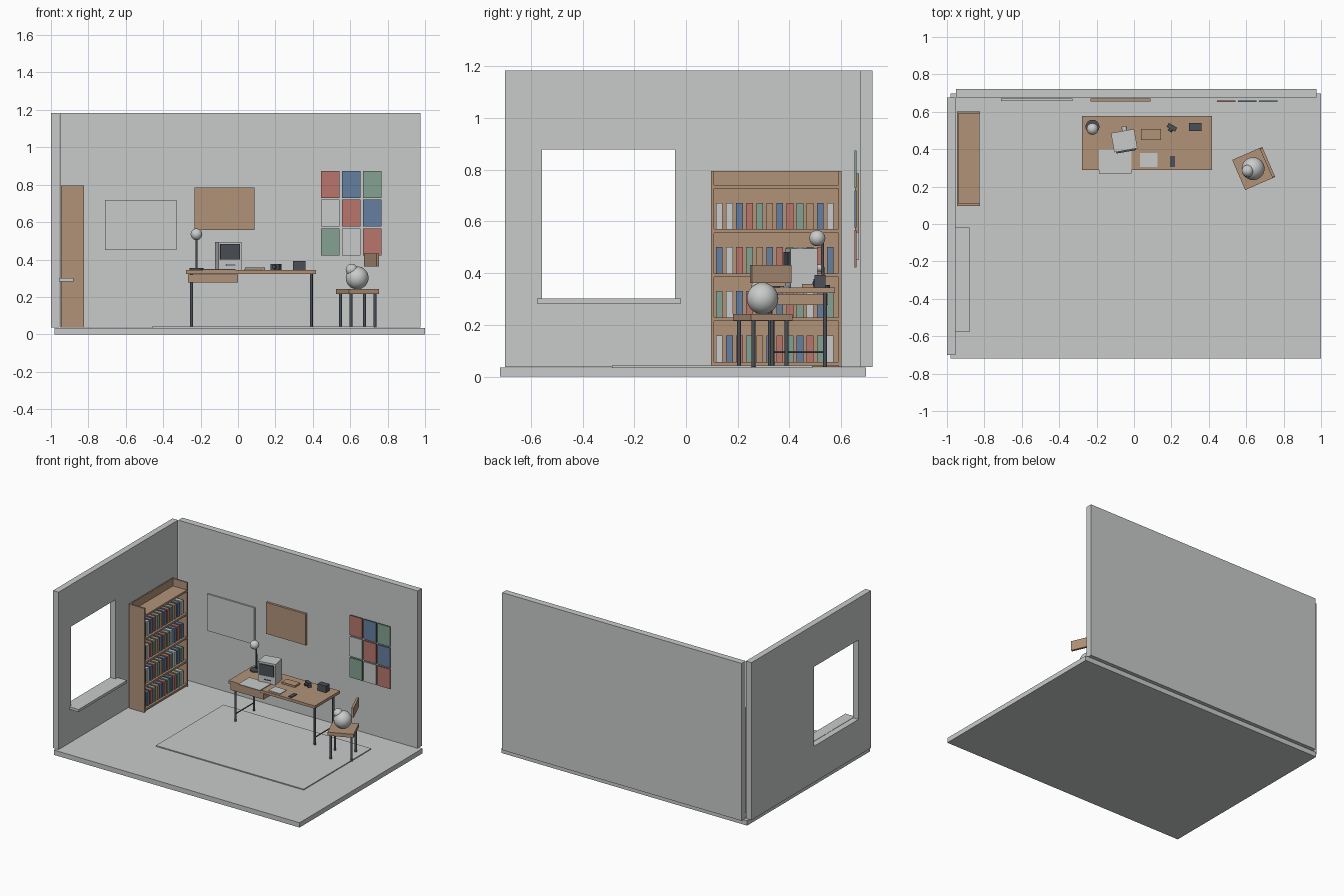
import bpy
from math import radians
from mathutils import Matrix, Vector

if "Cube" in bpy.data.objects:
    bpy.data.objects.remove(bpy.data.objects["Cube"])


def material(name, colour):
    mat = bpy.data.materials.new(name)
    mat.use_nodes = True
    mat.diffuse_color = (*colour, 1)
    bsdf = next(n for n in mat.node_tree.nodes if n.type == "BSDF_PRINCIPLED")
    bsdf.inputs["Base Color"].default_value = (*colour, 1)
    return mat


WHITE = material("pale grey", (0.58, 0.60, 0.59))
WOOD = material("wood", (0.44, 0.29, 0.19))
DARK = material("charcoal", (0.07, 0.08, 0.095))
RED = material("brick red", (0.48, 0.18, 0.15))
BLUE = material("slate blue", (0.13, 0.21, 0.35))
GREEN = material("sage green", (0.23, 0.36, 0.29))


def finish(name, mat):
    ob = bpy.context.object
    ob.name = ob.data.name = name
    ob.data.materials.append(mat)
    return ob


def box(name, mat, x, y, z):
    """Box from (low, high) ranges on each axis."""
    low, high = Vector((x[0], y[0], z[0])), Vector((x[1], y[1], z[1]))
    bpy.ops.mesh.primitive_cube_add(size=1)
    ob = finish(name, mat)
    ob.data.transform(Matrix.Translation((low + high) / 2) @ Matrix.Diagonal((*(high - low), 1)))
    return ob


def rod(name, mat, start, end, radius, sides=16):
    start, end = Vector(start), Vector(end)
    axis = end - start
    bpy.ops.mesh.primitive_cylinder_add(vertices=sides, radius=radius, depth=axis.length)
    ob = finish(name, mat)
    turn = axis.to_track_quat("Z", "Y").to_matrix().to_4x4()
    ob.data.transform(Matrix.Translation((start + end) / 2) @ turn)
    bpy.ops.object.shade_smooth_by_angle()
    return ob


def ball(name, mat, centre, radius):
    bpy.ops.mesh.primitive_uv_sphere_add(segments=32, ring_count=16, radius=radius, location=centre)
    bpy.ops.object.shade_smooth()
    return finish(name, mat)


def place(parts, x, y, degrees):
    """Turn parts built around the origin and move them into position."""
    for ob in parts:
        ob.location = (x, y, 0)
        ob.rotation_euler.z = radians(degrees)


# Room shell
FLOOR, TOP = 0.037, 1.183
box("floor", WHITE, (-0.98, 1), (-0.72, 0.697), (0, 0.035))
box("back_wall", WHITE, (-0.953, 0.975), (0.675, 0.722), (FLOOR, TOP))
wall = box("side_wall", WHITE, (-1, -0.955), (-0.70, 0.675), (FLOOR, TOP))
cutter = box("window_cutter", WHITE, (-1.1, -0.9), (-0.557, -0.043), (0.30, 0.878))
cutter.hide_render = True
cut = wall.modifiers.new("window", "BOOLEAN")
cut.object, cut.operation, cut.solver = cutter, "DIFFERENCE", "EXACT"
bpy.context.view_layer.objects.active = wall
bpy.ops.object.modifier_apply(modifier=cut.name)
bpy.data.objects.remove(cutter)
box("window_sill", WHITE, (-0.957, -0.88), (-0.577, -0.02), (0.283, 0.302))
box("rug", WHITE, (-0.46, 0.73), (-0.287, 0.49), (0.035, 0.042))

# Bookcase
for label, y in (("front", 0.097), ("back", 0.59)):
    box("bookcase_side_" + label, WOOD, (-0.947, -0.823), (y, y + 0.012), (FLOOR, 0.795))
box("bookcase_back", WOOD, (-0.947, -0.937), (0.109, 0.59), (FLOOR, 0.795))
ROWS = ("wbrgnbrgbrgw", "gwbrgnbrgwbg", "bwrgnbrgwbrb", "wwbrgnbrgnbw")
BOOK = {"w": WHITE, "b": BLUE, "r": RED, "g": GREEN, "n": WOOD}
for level in range(len(ROWS) + 1):
    z = 0.057 + 0.171 * level
    box(f"shelf_{level}", WOOD, (-0.937, -0.825), (0.109, 0.59), (z - 0.014, z))
    if level < len(ROWS):
        for i, key in enumerate(ROWS[level]):
            y = 0.129 + 0.039 * i
            box(f"book_{level}_{i}", BOOK[key], (-0.925, -0.84), (y - 0.013, y + 0.013), (z, z + 0.102))

# Wall boards and prints
box("whiteboard", WHITE, (-0.71, -0.33), (0.658, 0.67), (0.45, 0.717))
box("cork_board", WOOD, (-0.232, 0.087), (0.654, 0.67), (0.557, 0.785))
PRINTS = ("rbg", "wrb", "gwr")
for r, row in enumerate(PRINTS):
    for c, key in enumerate(row):
        x, z = 0.444 + 0.112 * c, 0.73 - 0.154 * r
        box(f"print_{r}_{c}", BOOK[key], (x, x + 0.1), (0.651, 0.66), (z, z + 0.144))

# Desk
DESK = 0.344
box("desk_top", WOOD, (-0.278, 0.417), (0.288, 0.577), (0.324, DESK))
box("drawer", WOOD, (-0.267, 0), (0.295, 0.55), (0.276, 0.32))
for side, x in (("right", -0.248), ("left", 0.392)):
    for end, y in (("front", 0.325), ("back", 0.538)):
        rod(f"desk_leg_{side}_{end}", DARK, (x, y, FLOOR), (x, y, 0.324), 0.008)
    rod(f"desk_stretcher_{side}", DARK, (x, 0.325, 0.095), (x, 0.538, 0.095), 0.004)

# Computer, turned slightly on the desk
place([
    box("computer_case", WHITE, (-0.063, 0.063), (-0.05, 0.055), (DESK, 0.495)),
    box("computer_screen", DARK, (-0.053, 0.053), (-0.058, -0.05), (0.40, 0.482)),
    box("disk_slot", DARK, (-0.02, 0.03), (-0.053, -0.05), (0.367, 0.373)),
    rod("computer_plug", WHITE, (0.012, 0.05, 0.42), (0.012, 0.078, 0.42), 0.014),
], -0.052, 0.443, 10)

# Things on the desk
box("keyboard", WHITE, (-0.187, -0.013), (0.27, 0.398), (DESK, 0.35))
box("paper_stack", WHITE, (0.032, 0.126), (0.305, 0.38), (DESK, 0.349))
box("pocket_device", DARK, (0.193, 0.22), (0.305, 0.364), (DESK, 0.35))
box("notebook", WOOD, (0.038, 0.145), (0.448, 0.507), (DESK, 0.357))
box("small_box", DARK, (0.293, 0.36), (0.498, 0.54), (DESK, 0.393))
place([
    box("camera_body", DARK, (-0.026, 0.026), (-0.012, 0.012), (DESK, 0.377)),
    rod("camera_lens", DARK, (0, -0.025, 0.361), (0, -0.01, 0.361), 0.011),
], 0.203, 0.517, -30)

# Desk lamp
rod("lamp_base", DARK, (-0.222, 0.52, DESK), (-0.222, 0.52, 0.354), 0.037, 32)
rod("lamp_pole", DARK, (-0.222, 0.53, 0.35), (-0.222, 0.527, 0.53), 0.006)
ball("lamp_globe", WHITE, (-0.222, 0.508, 0.535), 0.031)

# Chair, turned with its back away from the desk
chair = [
    box("chair_seat", WOOD, (-0.0875, 0.0875), (-0.0875, 0.0875), (0.216, 0.242)),
    box("chair_back", WOOD, (0.072, 0.0875), (-0.084, 0.084), (0.362, 0.432)),
]
for i, sx in enumerate((-1, 1)):
    for j, sy in enumerate((-1, 1)):
        x, y = 0.07 * sx, 0.07 * sy
        chair.append(rod(f"chair_leg_{i}{j}", DARK, (x, y, FLOOR), (x, y, 0.218), 0.008))
place(chair, 0.64, 0.297, 23.4)

# Round figure on the seat
ball("figure_body", WHITE, (0.637, 0.296, 0.302), 0.061)
ball("figure_head", WHITE, (0.608, 0.284, 0.345), 0.032)
